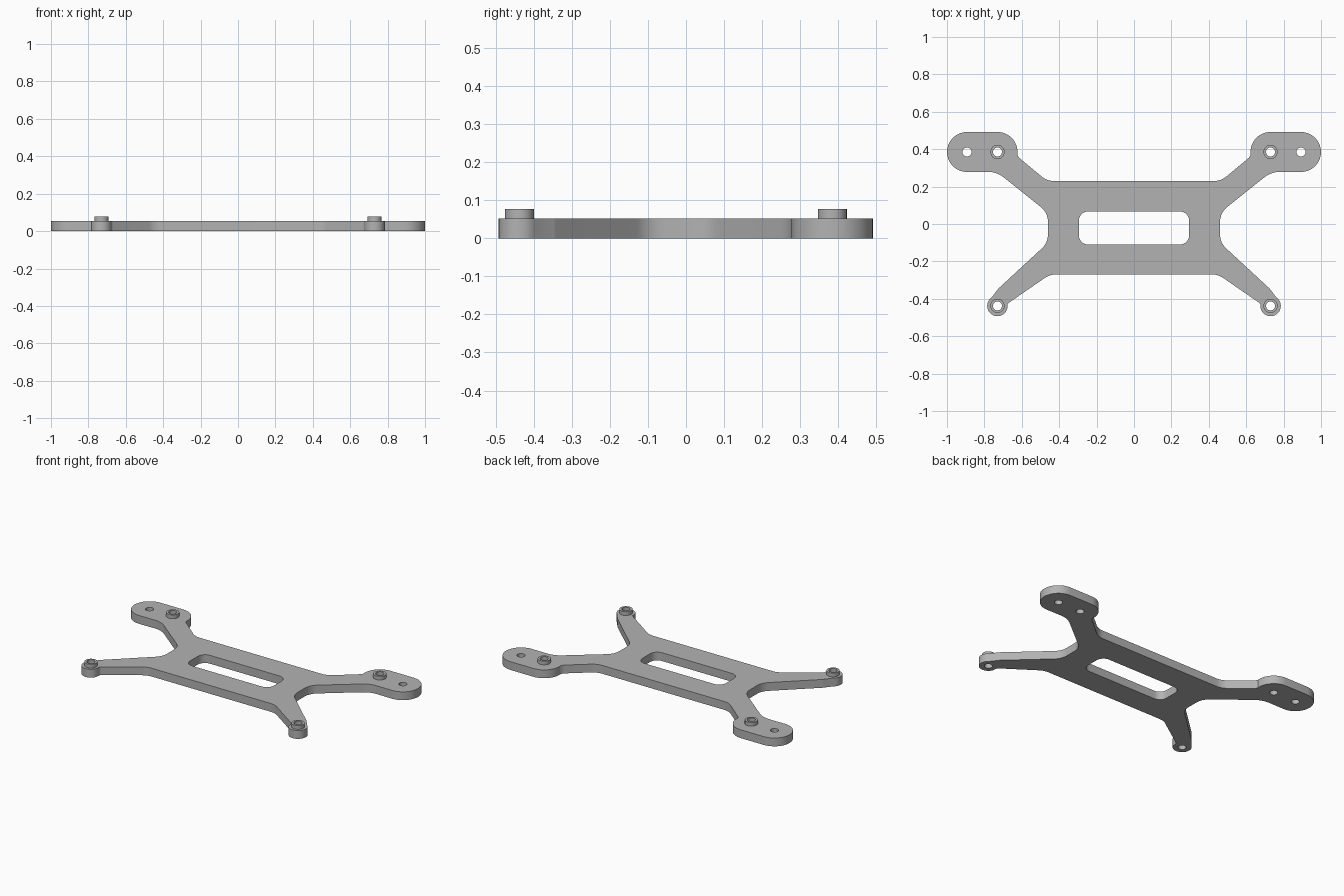
import bpy
import bmesh
from math import sin, cos, tan, radians
from mathutils import Vector

cube = bpy.data.objects.get("Cube")
if cube:
    bpy.data.objects.remove(cube, do_unlink=True)

grey = bpy.data.materials.new("plain grey")
grey.use_nodes = True
color = (0.45, 0.45, 0.45, 1)
grey.diffuse_color = color
grey.node_tree.nodes["Principled BSDF"].inputs["Base Color"].default_value = color

THICK, POST_TOP = 0.053, 0.077
HOLE_R, POST_R, BOSS_R, PAD_R = 0.024, 0.038, 0.055, 0.107
FRONT, REAR, TIP = (0.73, -0.438), (0.73, 0.385), (0.893, 0.385)


def arc(center, r, start, end, n=16):
    angles = [radians(start + (end - start) * i / n) for i in range(n + 1)]
    return [(center[0] + r * cos(a), center[1] + r * sin(a)) for a in angles]


def circle(center, r, n=32):
    return arc(center, r, 0, 360, n)[:-1]


def round_corners(path, steps=8):
    """Replace every (x, y, radius) corner in a closed path by a tangent arc."""
    out = []
    for i, p in enumerate(path):
        if len(p) == 2:
            out.append(p)
            continue
        c = Vector(p[:2])
        a = (Vector(path[i - 1][:2]) - c).normalized()
        b = (Vector(path[(i + 1) % len(path)][:2]) - c).normalized()
        half = a.angle(b) / 2
        center = c + (a + b).normalized() * p[2] / sin(half)
        u = c + a * p[2] / tan(half) - center
        v = c + b * p[2] / tan(half) - center
        sweep = u.angle_signed(v)
        for k in range(steps + 1):
            t = -sweep * k / steps
            out.append((center.x + u.x * cos(t) - u.y * sin(t),
                        center.y + u.x * sin(t) + u.y * cos(t)))
    return out


def extruded(name, loops, z0, z1):
    """Fill an outline with holes and raise it into a solid."""
    bm = bmesh.new()
    edges = []
    for loop in loops:
        vs = [bm.verts.new((x, y, z0)) for x, y in loop]
        edges += [bm.edges.new((v, vs[i - 1])) for i, v in enumerate(vs)]
    bmesh.ops.triangle_fill(bm, edges=edges, use_beauty=True, normal=(0, 0, 1))
    top = bmesh.ops.extrude_face_region(bm, geom=bm.faces[:], use_keep_orig=True)
    verts = [g for g in top["geom"] if isinstance(g, bmesh.types.BMVert)]
    bmesh.ops.translate(bm, verts=verts, vec=(0, 0, z1 - z0))
    bmesh.ops.recalc_face_normals(bm, faces=bm.faces[:])
    mesh = bpy.data.meshes.new(name)
    bm.to_mesh(mesh)
    bm.free()
    mesh.materials.append(grey)
    obj = bpy.data.objects.new(name, mesh)
    bpy.context.collection.objects.link(obj)
    bpy.ops.object.select_all(action="DESELECT")
    obj.select_set(True)
    bpy.context.view_layer.objects.active = obj
    bpy.ops.object.shade_smooth_by_angle(angle=radians(30))


def mirrored(path):
    return [(-p[0], *p[1:]) for p in reversed(path)]


# Left half of the outline, from the front edge round to the rear edge
half = [(0.45, -0.27, 0.1), (0.675, -0.425, 0.015)]
half += arc(FRONT, BOSS_R, 200, 415)
half += [(0.725, -0.345, 0.06), (0.46, -0.1, 0.1), (0.46, 0.06, 0.1), (0.735, 0.28, 0.14)]
half += arc(TIP, PAD_R, -90, 90) + arc(REAR, PAD_R, 90, 188)
half += [(0.615, 0.355, 0.03), (0.465, 0.23, 0.1)]
outline = round_corners(half + mirrored(half))

# Central slot
slot = round_corners([(-0.295, -0.11, 0.05), (0.295, -0.11, 0.05),
                      (0.295, 0.067, 0.05), (-0.295, 0.067, 0.05)])

# Mounting plate with screw holes
holes = [circle((s * c[0], c[1]), HOLE_R) for s in (1, -1) for c in (FRONT, REAR, TIP)]
extruded("mounting_plate", [outline, slot] + holes, 0, THICK)

# Hollow posts on the arms
for side, s in (("left", 1), ("right", -1)):
    for end, c in (("front", FRONT), ("rear", REAR)):
        center = (s * c[0], c[1])
        extruded(f"{end}_{side}_post", [circle(center, POST_R), circle(center, HOLE_R)],
                 THICK, POST_TOP)
